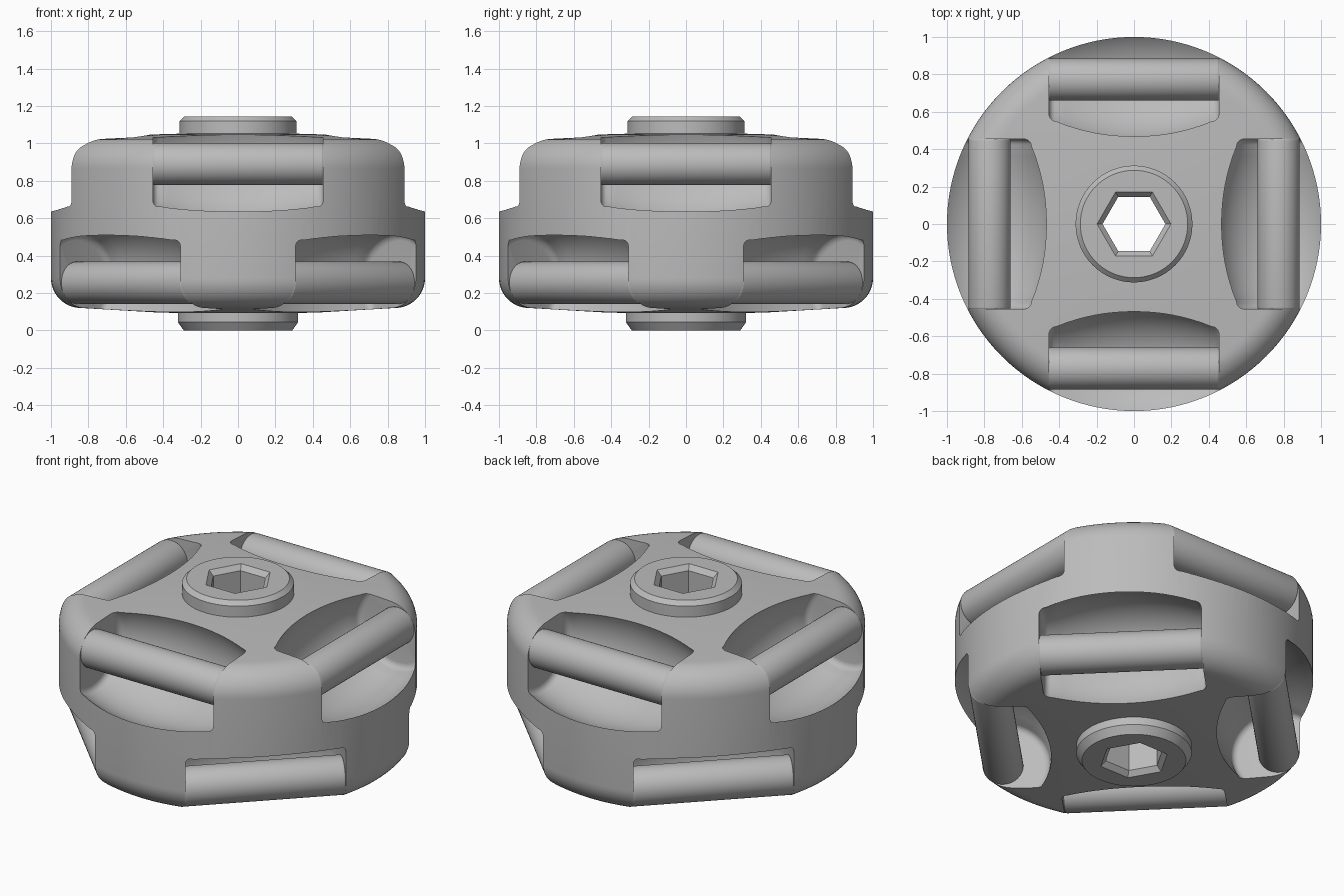
import bpy, bmesh
from math import pi, sin, cos, sqrt, radians
from mathutils import Matrix

cube = bpy.data.objects.get("Cube")
if cube:
    bpy.data.objects.remove(cube, do_unlink=True)

MID = 0.5725          # height of the mirror plane
BAR_Z = 0.89          # axis height of the upper bars
BAR_OUT = 0.772       # distance of the bar axes from the centre

grey = bpy.data.materials.new("plain grey")
grey.use_nodes = True
grey.diffuse_color = (0.5, 0.5, 0.5, 1)
grey.node_tree.nodes["Principled BSDF"].inputs["Base Color"].default_value = (0.5, 0.5, 0.5, 1)


def lathe(bm, profile, steps, matrix=Matrix()):
    """Revolve (radius, height) points about z, then place the result."""
    part = bmesh.new()
    verts = [part.verts.new((r, 0, z)) for r, z in profile]
    edges = [part.edges.new(pair) for pair in zip(verts, verts[1:])]
    bmesh.ops.spin(part, geom=verts + edges, cent=(0, 0, 0), axis=(0, 0, 1),
                   angle=2 * pi, steps=steps, use_merge=True)
    bmesh.ops.remove_doubles(part, verts=part.verts[:], dist=1e-5)
    bmesh.ops.recalc_face_normals(part, faces=part.faces[:])
    part.transform(matrix)
    temp = bpy.data.meshes.new("temp")
    part.to_mesh(temp)
    part.free()
    bm.from_mesh(temp)
    bpy.data.meshes.remove(temp)


def make_object(name, bm):
    mesh = bpy.data.meshes.new(name)
    bm.to_mesh(mesh)
    bm.free()
    mesh.materials.append(grey)
    obj = bpy.data.objects.new(name, mesh)
    bpy.context.collection.objects.link(obj)
    return obj


def activate(obj):
    bpy.ops.object.select_all(action='DESELECT')
    obj.select_set(True)
    bpy.context.view_layer.objects.active = obj


def smooth(obj):
    activate(obj)
    bpy.ops.object.shade_smooth_by_angle(angle=radians(30))


def arc(cx, cz, radius, start, end, n):
    angles = [radians(start + (end - start) * i / n) for i in range(n + 1)]
    return [(cx + radius * cos(a), cz + radius * sin(a)) for a in angles]


# Four upper stations, four lower ones turned by an eighth
stations = []
for level, z, offset in (("upper", BAR_Z, 0), ("lower", 2 * MID - BAR_Z, 45)):
    for k in range(4):
        m = (Matrix.Rotation(radians(offset + 90 * k), 4, 'Z')
             @ Matrix.Translation((0, -BAR_OUT, z))
             @ Matrix.Rotation(pi / 2, 4, 'Y'))
        stations.append((f"{level}_bar_{k + 1}", m))

# Body with hubs: rounded disc, slightly domed on both faces
lower = [(0, 0), (0.29, 0), (0.322, 0.045), (0.322, 0.093), (0.45, 0.097)]
lower += arc(0.84, 0.28, 0.16, -90, 0, 12)
upper = [(r, 2 * MID - z) for r, z in reversed(lower)]
upper[-4:] = [(0.312, 1.052), (0.312, 1.12), (0.287, 1.145), (0, 1.145)]
bm = bmesh.new()
lathe(bm, lower + upper, 128)
body = make_object("body", bm)

# Barrel-shaped pockets with filleted ends
HALF, BIG, END = 0.455, 0.342, 0.25
curve = (HALF ** 2 + (BIG - END) ** 2) / (2 * (BIG - END))
FIL = 0.04


def barrel_radius(t):
    return BIG - curve + sqrt(curve ** 2 - t ** 2)


inner = HALF - FIL
corner = arc(barrel_radius(inner) - FIL, inner, FIL, 90, 0, 5)
side = [(barrel_radius(inner * i / 8), inner * i / 8) for i in range(7, -1, -1)]
half = [(0, HALF)] + corner + side
barrel = half + [(r, -t) for r, t in reversed(half[:-1])]
bm = bmesh.new()
for _, m in stations:
    lathe(bm, barrel, 64, m)
pockets = make_object("pocket_cutter", bm)

# Hexagonal bore, flared at both mouths
bm = bmesh.new()
lathe(bm, [(0, -0.02), (0.217, -0.02), (0.168, 0.03),
           (0.168, 2 * MID - 0.03), (0.217, 2 * MID + 0.02),
           (0, 2 * MID + 0.02)], 6)
bore = make_object("bore_cutter", bm)

for cutter in (pockets, bore):
    cutter.hide_render = True
    mod = body.modifiers.new("cut", 'BOOLEAN')
    mod.operation = 'DIFFERENCE'
    mod.solver = 'EXACT'
    mod.object = cutter
    activate(body)
    bpy.ops.object.modifier_apply(modifier=mod.name)
    bpy.data.objects.remove(cutter, do_unlink=True)
smooth(body)

# Round bars across the pockets
end = [(0, 0.458)] + arc(0.101, 0.446, 0.012, 90, 0, 3)
bar = end + [(r, -t) for r, t in reversed(end)]
for name, m in stations:
    bm = bmesh.new()
    lathe(bm, bar, 48, m)
    smooth(make_object(name, bm))
